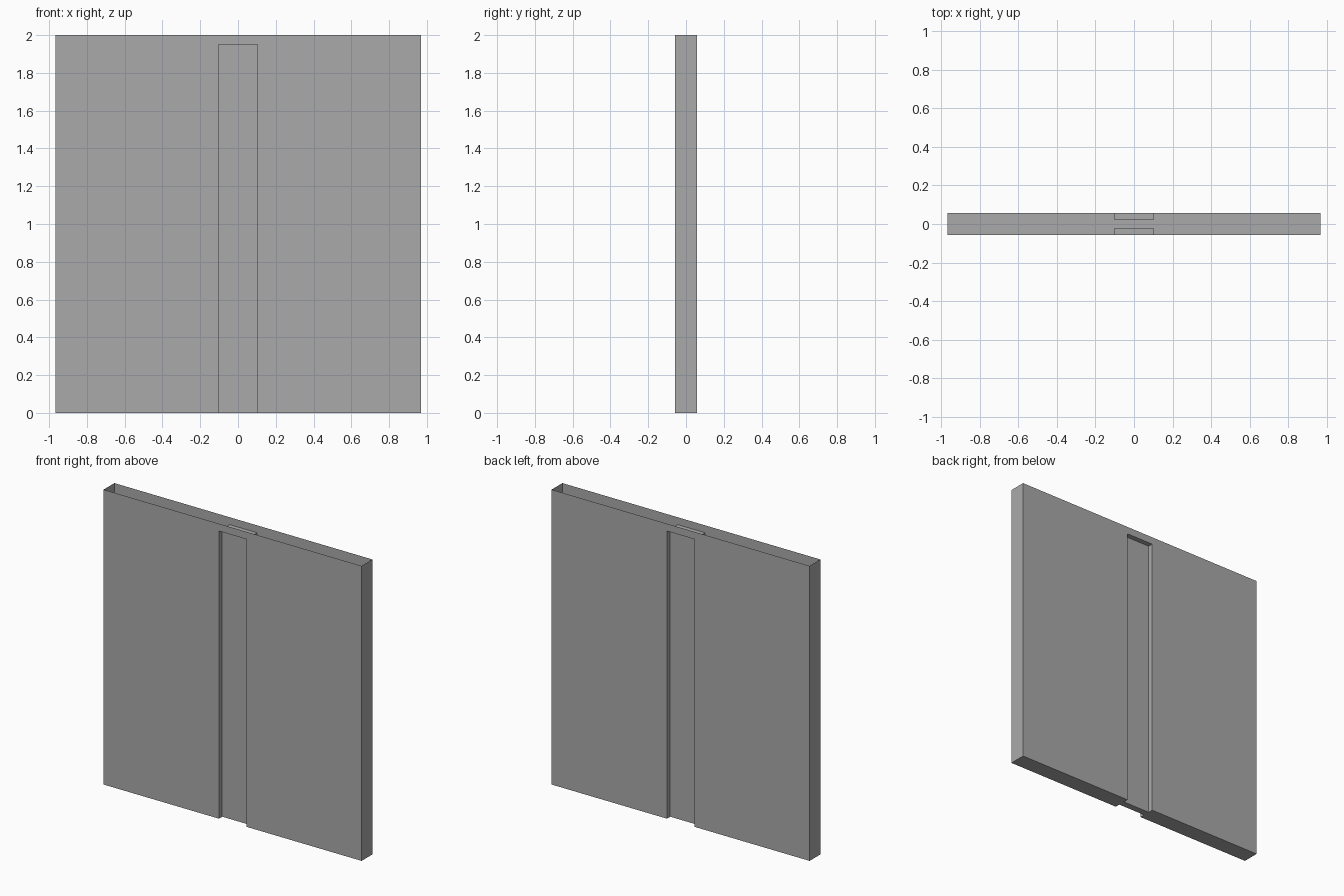
import bpy
import bmesh
from mathutils import Matrix, Vector

if "Cube" in bpy.data.objects:
    bpy.data.objects.remove(bpy.data.objects["Cube"], do_unlink=True)

WIDTH, DEPTH, HEIGHT = 1.935, 0.115, 2.0
GROOVE_WIDTH, GROOVE_TOP, GROOVE_DEPTH = 0.205, 1.95, 0.035

# Plain grey for the whole shell
grey = bpy.data.materials.new("plain_grey")
grey.use_nodes = True
grey.diffuse_color = (0.4, 0.4, 0.4, 1)
grey.node_tree.nodes["Principled BSDF"].inputs["Base Color"].default_value = grey.diffuse_color


def box(name, low, high):
    low, high = Vector(low), Vector(high)
    bm = bmesh.new()
    bmesh.ops.create_cube(bm, size=1, matrix=Matrix.Translation((low + high) / 2)
                          @ Matrix.Diagonal((high - low).to_4d()))
    mesh = bpy.data.meshes.new(name)
    bm.to_mesh(mesh)
    bm.free()
    mesh.materials.append(grey)
    obj = bpy.data.objects.new(name, mesh)
    bpy.context.scene.collection.objects.link(obj)
    return obj


# Thin upright panel
panel = box("panel_shell", (-WIDTH / 2, -DEPTH / 2, 0), (WIDTH / 2, DEPTH / 2, HEIGHT))

# Central grooves on the front and back, open at the bottom
cutters = []
for side, name in ((-1, "front_groove_cutter"), (1, "back_groove_cutter")):
    ys = sorted((side * (DEPTH / 2 - GROOVE_DEPTH), side * DEPTH))
    cutter = box(name, (-GROOVE_WIDTH / 2, ys[0], -0.1), (GROOVE_WIDTH / 2, ys[1], GROOVE_TOP))
    cutter.hide_render = True
    cutters.append(cutter)
    cut = panel.modifiers.new(name, "BOOLEAN")
    cut.operation = "DIFFERENCE"
    cut.solver = "EXACT"
    cut.object = cutter

# Bake the cuts and remove the helpers
graph = bpy.context.evaluated_depsgraph_get()
carved = bpy.data.meshes.new_from_object(panel.evaluated_get(graph))
panel.modifiers.clear()
panel.data = carved
for cutter in cutters:
    bpy.data.objects.remove(cutter, do_unlink=True)

# Open the top so the shell is hollow
bm = bmesh.new()
bm.from_mesh(carved)
lid = [f for f in bm.faces if f.normal.z > 0.9 and f.calc_center_median().z > HEIGHT - 0.01]
bmesh.ops.delete(bm, geom=lid, context="FACES_ONLY")
bm.to_mesh(carved)
bm.free()
